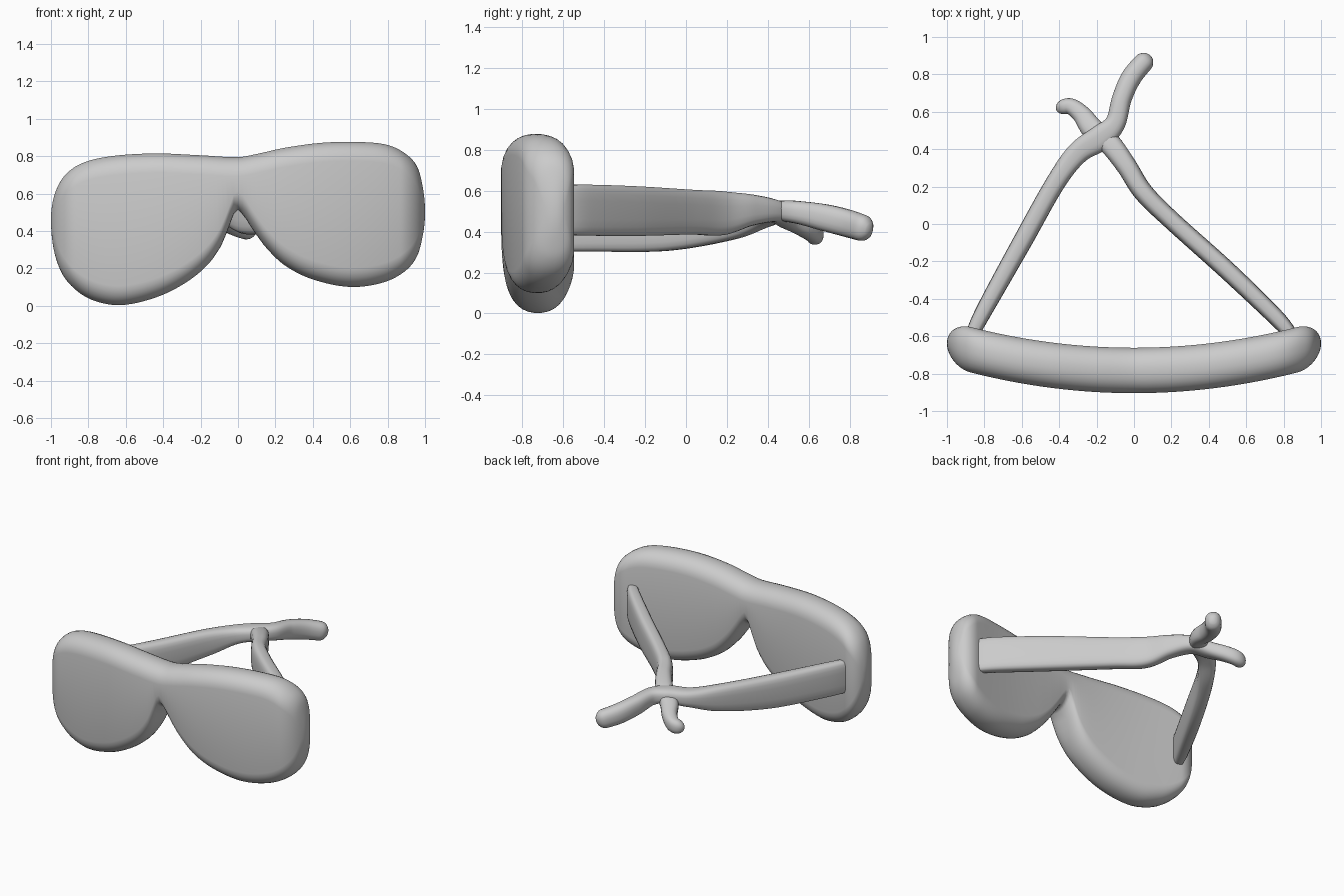
import bpy, bmesh, math
from mathutils import Vector

if "Cube" in bpy.data.objects:
    bpy.data.objects.remove(bpy.data.objects["Cube"])


def loft(name, rings):
    """Skin a list of closed rings, capping both ends."""
    bm = bmesh.new()
    rows = [[bm.verts.new(p) for p in ring] for ring in rings]
    n = len(rows[0])
    for a, b in zip(rows, rows[1:]):
        for i in range(n):
            j = (i + 1) % n
            bm.faces.new((a[i], a[j], b[j], b[i]))
    bm.faces.new(rows[0][::-1])
    bm.faces.new(rows[-1])
    bmesh.ops.recalc_face_normals(bm, faces=bm.faces)
    mesh = bpy.data.meshes.new(name)
    bm.to_mesh(mesh)
    bm.free()
    obj = bpy.data.objects.new(name, mesh)
    bpy.context.collection.objects.link(obj)
    for p in mesh.polygons:
        p.use_smooth = True
    return obj


def spow(v, e):
    return math.copysign(abs(v) ** e, v)


def curve_at(points, x):
    """Smooth height of an edge; angle space keeps the ends round."""
    t = math.acos(max(-1, min(1, -x)))
    ts = [math.acos(-p[0]) for p in points]
    zs = [p[1] for p in points]
    k = 0
    while k < len(ts) - 2 and t > ts[k + 1]:
        k += 1

    def slope(i):
        a, b = max(i - 1, 0), min(i + 1, len(ts) - 1)
        return (zs[b] - zs[a]) / (ts[b] - ts[a])
    h = ts[k + 1] - ts[k]
    s = (t - ts[k]) / h
    return ((2*s**3 - 3*s*s + 1) * zs[k] + (s**3 - 2*s*s + s) * h * slope(k)
            + (3*s*s - 2*s**3) * zs[k + 1] + (s**3 - s*s) * h * slope(k + 1))


# Lens front: upper and lower edge (x, z)
upper = [(-1, .46), (-.985, .58), (-.94, .68), (-.85, .755), (-.7, .797),
         (-.45, .815), (-.2, .805), (0, .795), (.1, .812), (.25, .845),
         (.45, .872), (.65, .876), (.8, .86), (.9, .81), (.96, .74),
         (.985, .65), (1, .5)]
lower = [(-1, .46), (-.985, .3), (-.94, .17), (-.85, .07), (-.75, .02),
         (-.62, .003), (-.45, .04), (-.3, .11), (-.17, .21), (-.09, .32),
         (-.045, .43), (-.01, .51), (.03, .48), (.08, .405), (.15, .31),
         (.25, .215), (.4, .14), (.6, .1), (.78, .125), (.9, .19),
         (.96, .27), (.985, .36), (1, .5)]

rings = []
N = 140
for i in range(1, N):
    x = -math.cos(math.pi * i / N)
    top, bot = curve_at(upper, x), curve_at(lower, x)
    mid, half = (top + bot) / 2, (top - bot) / 2
    e = max(0, (abs(x) - .87) / .13)
    thick = .122 * math.sqrt(max(0, 1 - e * e))
    cap = min(.12, half)
    yc = -.783 + .145 * x * x
    ring = []
    for k in range(28):
        a = 2 * math.pi * (k + .5) / 28
        c, s = math.cos(a), math.sin(a)
        z = mid + math.copysign(half - cap, s) + cap * spow(s, .9)
        ring.append((x, yc + thick * spow(c, .9), z))
    rings.append(ring)
loft("lens_front", rings)


def temple(name, pts):
    """Flat bar swept along (x, y, z, half width, half height) points."""
    P = [pts[0]] + pts + [pts[-1]]
    samples = []
    for i in range(1, len(P) - 2):
        for k in range(10):
            t = k / 10
            samples.append([.5 * (2*b + (c - a)*t + (2*a - 5*b + 4*c - d)*t*t
                            + (3*b - a - 3*c + d)*t**3)
                            for a, b, c, d in zip(*P[i - 1:i + 3])])
    # extra stations make the tip round
    last, end = samples.pop(), list(pts[-1])
    for k in range(8):
        t = math.sin(math.pi / 2 * k / 7)
        samples.append([u + (v - u) * t for u, v in zip(last, end)])
    end_pos = Vector(end[:3])
    out = []
    for i, s in enumerate(samples):
        a = Vector(samples[max(i - 1, 0)][:3])
        b = Vector(samples[min(i + 1, len(samples) - 1)][:3])
        d = (b - a).normalized()
        side = d.cross(Vector((0, 0, 1))).normalized()
        up = side.cross(d)
        dist = (end_pos - Vector(s[:3])).length
        f = math.sqrt(max(.002, 1 - max(0, 1 - dist / .055) ** 2))
        e = .5 + .4 * i / len(samples)
        out.append([Vector(s[:3])
                    + side * s[3] * f * spow(math.cos(q), e)
                    + up * s[4] * f * spow(math.sin(q), e)
                    for q in (2 * math.pi * (k + .5) / 20 for k in range(20))])
    return loft(name, out)


# Folded temples that cross behind the lenses
temple("right_temple", [
    (.845, -.6, .505, .035, .12), (.76, -.5, .505, .045, .125),
    (.5, -.25, .5, .05, .122), (.2, .02, .495, .05, .11),
    (.05, .17, .49, .053, .108), (-.04, .31, .505, .055, .078),
    (-.13, .43, .5, .06, .055), (-.22, .505, .46, .06, .05),
    (-.28, .585, .42, .05, .05), (-.345, .63, .39, .043, .05),
    (-.415, .61, .375, .04, .045)])
temple("left_temple", [
    (-.87, -.6, .42, .035, .115), (-.8, -.46, .42, .045, .118),
    (-.6, -.1, .42, .052, .115), (-.42, .22, .45, .053, .09),
    (-.3, .38, .48, .06, .06), (-.18, .46, .5, .068, .052),
    (-.1, .54, .495, .055, .055), (-.065, .67, .47, .053, .065),
    (-.01, .79, .44, .055, .067), (.085, .9, .405, .052, .062)])

# Small hinge lumps where the temples meet the lens front
for name, x, z in (("right_hinge", .83, .505), ("left_hinge", -.86, .42)):
    bpy.ops.mesh.primitive_uv_sphere_add(segments=20, ring_count=12, radius=1,
                                         location=(x, -.59, z))
    obj = bpy.context.object
    obj.name = name
    obj.scale = (.06, .04, .13)
    bpy.ops.object.shade_smooth()
